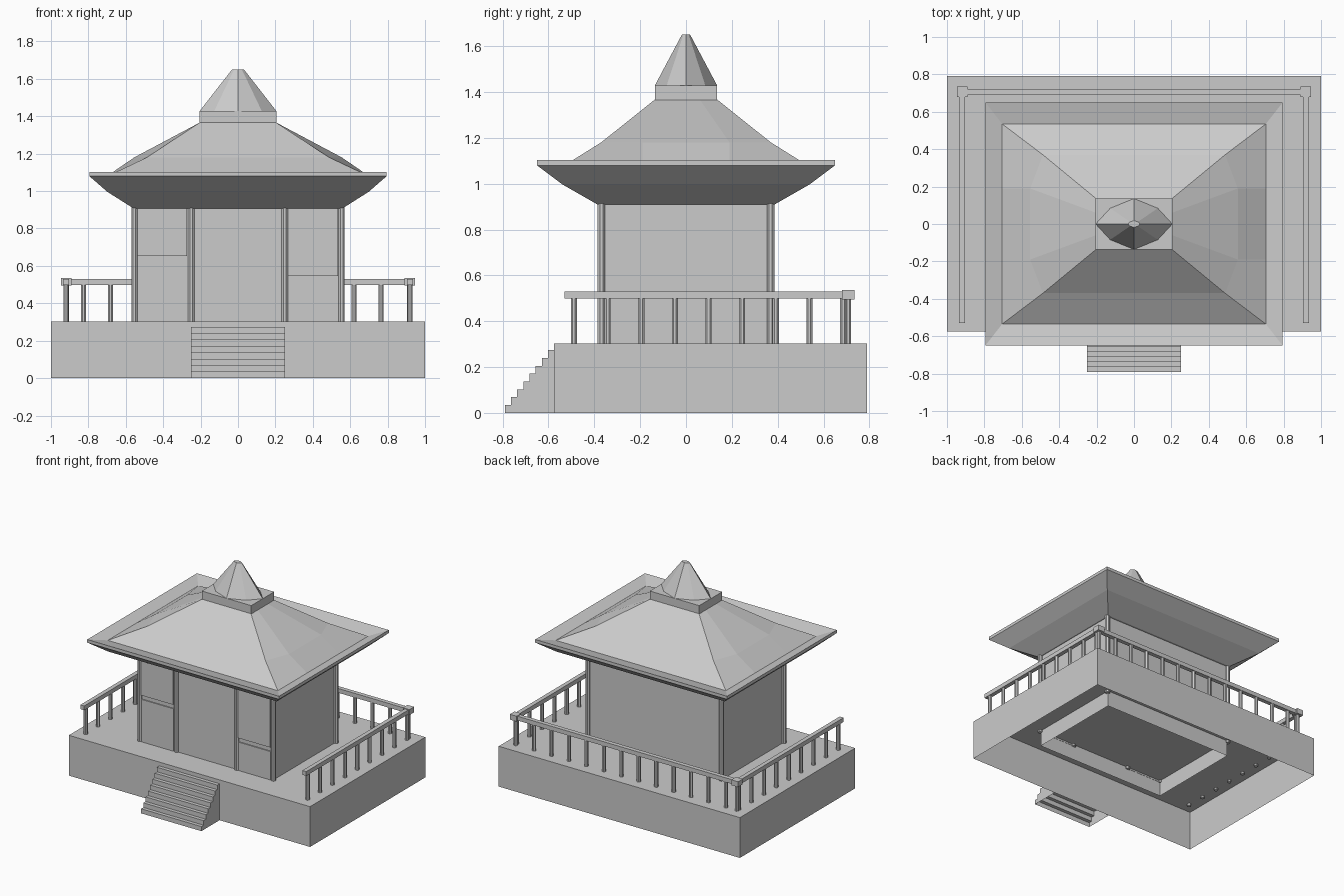
import bpy, bmesh, math

if "Cube" in bpy.data.objects:
    bpy.data.objects.remove(bpy.data.objects["Cube"])


def finish(name, bm):
    bmesh.ops.recalc_face_normals(bm, faces=bm.faces[:])
    me = bpy.data.meshes.new(name)
    bm.to_mesh(me)
    bm.free()
    ob = bpy.data.objects.new(name, me)
    bpy.context.collection.objects.link(ob)
    return ob


def loft(name, rings, cap_bottom=False, cap_top=False):
    """Skin a list of (points, z) rings that share a point count."""
    bm = bmesh.new()
    vs = [[bm.verts.new((x, y, z)) for x, y in pts] for pts, z in rings]
    n = len(vs[0])
    for a, b in zip(vs, vs[1:]):
        for i in range(n):
            j = (i + 1) % n
            bm.faces.new((a[i], a[j], b[j], b[i]))
    if cap_bottom:
        bm.faces.new(vs[0])
    if cap_top:
        bm.faces.new(vs[-1])
    return finish(name, bm)


def rect(x0, x1, y0, y1):
    return [(x0, y0), (x1, y0), (x1, y1), (x0, y1)]


def box(name, x0, x1, y0, y1, z0, z1, bottom=True):
    r = rect(x0, x1, y0, y1)
    return loft(name, [(r, z0), (r, z1)], bottom, True)


def post(name, x, y, r, z0, z1):
    ring = [(x + r * math.cos(math.tau * (i + .5) / 8),
             y + r * math.sin(math.tau * (i + .5) / 8)) for i in range(8)]
    return loft(name, [(ring, z0), (ring, z1)], True, True)


def roof_ring(cx, cy, mx, my):
    """Rectangle whose left and right sides bulge out to mx for |y| < my."""
    return [(cx, -cy), (mx, -my), (mx, my), (cx, cy),
            (-cx, cy), (-mx, my), (-mx, -my), (-cx, -cy)]


# Platform, open underneath
box("platform", -1, 1, -.575, .79, 0, .302, bottom=False)

# Stairs: stepped profile, open underneath
bm = bmesh.new()
steps, rise, tread, front = 8, .0342, .0268, -.79
prof = [(front, 0)]
for i in range(steps):
    prof += [(front + i * tread, (i + 1) * rise), (front + (i + 1) * tread, (i + 1) * rise)]
prof.append((front + steps * tread, 0))
left, right = [[bm.verts.new((x, y, z)) for y, z in prof] for x in (-.25, .25)]
for i in range(len(prof) - 2):
    bm.faces.new((left[i], left[i + 1], right[i + 1], right[i]))
bm.faces.new(left)
bm.faces.new(right)
finish("front_stairs", bm)

# Hall walls, running a little below the deck, open underneath
box("hall_walls", -.55, .55, -.37, .37, .18, .915, bottom=False)

# Hall posts
for s in (-1, 1):
    for y in (-.369, .369):
        post("corner_post", s * .554, y, .0175, .285, .915)
    post("door_post", s * .25, -.369, .0175, .285, .915)

# Raised wall panels either side of the doorway
for x0, x1, z in ((-.537, -.272, .62), (.267, .534, .515)):
    box("lower_panel", x0, x1, -.378, -.368, .29, z)
    box("upper_panel", x0, x1, -.382, -.368, z + .032, .915)

# Railing
for s in (-1, 1):
    box("side_rail", s * .92 - .016, s * .92 + .016, -.53, .715, .498, .53)
    box("rail_corner", s * .918 - .028, s * .918 + .028, .68, .735, .495, .535)
    post("rail_corner_post", s * .917, .707, .0145, .285, .51)
    for k in range(9):
        post("side_baluster", s * .92, -.489 + .1468 * k, .0145, .285, .51)
box("back_rail", -.92, .92, .69, .722, .498, .53)
for k in range(12):
    post("back_baluster", -.826 + .1446 * k, .706, .0145, .285, .51)

# Roof: flared underside, rim, shallow gutter, then the curved slopes
loft("roof", [
    (roof_ring(.56, .384, .56, .19), .908),
    (roof_ring(.70, .54, .70, .19), .997),
    (roof_ring(.795, .65, .795, .19), 1.08),
    (roof_ring(.795, .65, .795, .19), 1.103),
    (roof_ring(.705, .535, .705, .19), 1.077),
    (roof_ring(.487, .37, .555, .19), 1.18),
    (roof_ring(.203, .136, .203, .06), 1.367),
], True, True)

# Block and faceted finial on the ridge
box("finial_block", -.205, .205, -.136, .136, 1.36, 1.428)


def finial_ring(rx, ry, d):
    return [(rx, 0), (rx * d, ry * d), (0, ry), (-rx * d, ry * d),
            (-rx, 0), (-rx * d, -ry * d), (0, -ry), (rx * d, -ry * d)]


loft("finial", [(finial_ring(.205, .136, .62), 1.428),
                (finial_ring(.032, .018, .65), 1.65)], True, True)
